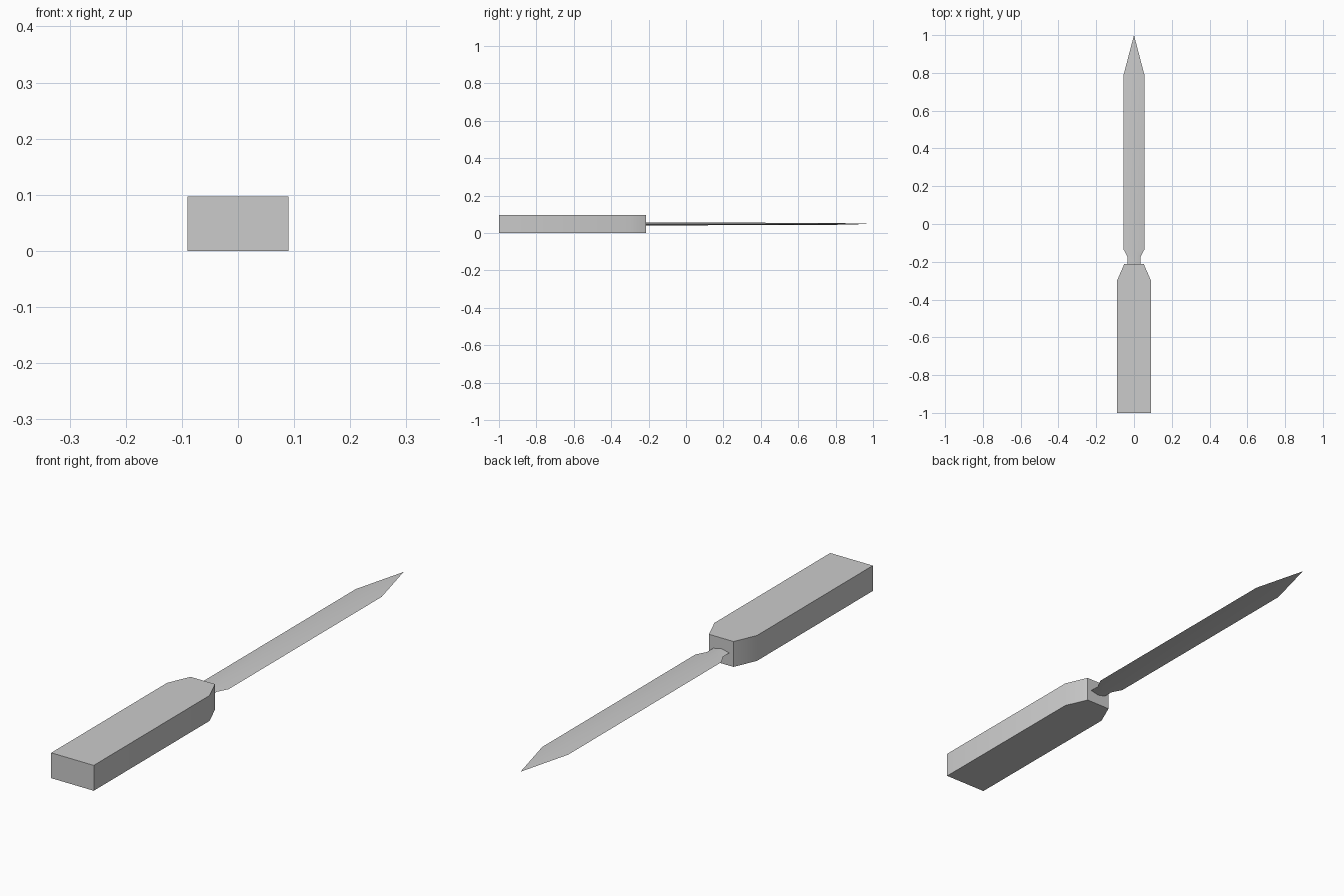
import bpy, bmesh, math

cube = bpy.data.objects.get("Cube")
if cube:
    bpy.data.objects.remove(cube)

MID = 0.0485  # height of the blade's centre plane

grey = bpy.data.materials.new("plain_grey")
grey.use_nodes = True
colour = (0.6, 0.6, 0.6, 1)
grey.diffuse_color = colour
grey.node_tree.nodes["Principled BSDF"].inputs["Base Color"].default_value = colour


def finish(name, bm, angle):
    bmesh.ops.recalc_face_normals(bm, faces=bm.faces)
    mesh = bpy.data.meshes.new(name)
    bm.to_mesh(mesh)
    bm.free()
    mesh.materials.append(grey)
    obj = bpy.data.objects.new(name, mesh)
    bpy.context.collection.objects.link(obj)
    bpy.ops.object.select_all(action='DESELECT')
    obj.select_set(True)
    bpy.context.view_layer.objects.active = obj
    bpy.ops.object.shade_smooth_by_angle(angle=math.radians(angle))


# Handle: outline with a tapered end, extruded upward
half = [(0.09, -1), (0.09, -0.3), (0.052, -0.213)]
outline = half + [(-x, y) for x, y in reversed(half)]
bm = bmesh.new()
base = bm.faces.new([bm.verts.new((x, y, 0)) for x, y in outline])
top = bmesh.ops.extrude_face_region(bm, geom=[base])["geom"]
bmesh.ops.translate(bm, vec=(0, 0, 2 * MID),
                    verts=[v for v in top if isinstance(v, bmesh.types.BMVert)])
finish("handle", bm, 30)

# Blade: diamond sections (y, half width, half thickness) ending in a point
sections = [(-0.23, 0.034, 0.008), (-0.175, 0.034, 0.008),
            (-0.135, 0.055, 0.008), (0.79, 0.055, 0.005)]
bm = bmesh.new()
rings = [[bm.verts.new(p) for p in ((w, y, MID), (0, y, MID + t), (-w, y, MID), (0, y, MID - t))]
         for y, w, t in sections]
tip = bm.verts.new((0, 1, MID))
bm.faces.new(rings[0])
for i in range(4):
    j = (i + 1) % 4
    for a, b in zip(rings, rings[1:]):
        bm.faces.new((a[i], a[j], b[j], b[i]))
    bm.faces.new((rings[-1][i], rings[-1][j], tip))
finish("blade", bm, 30)
